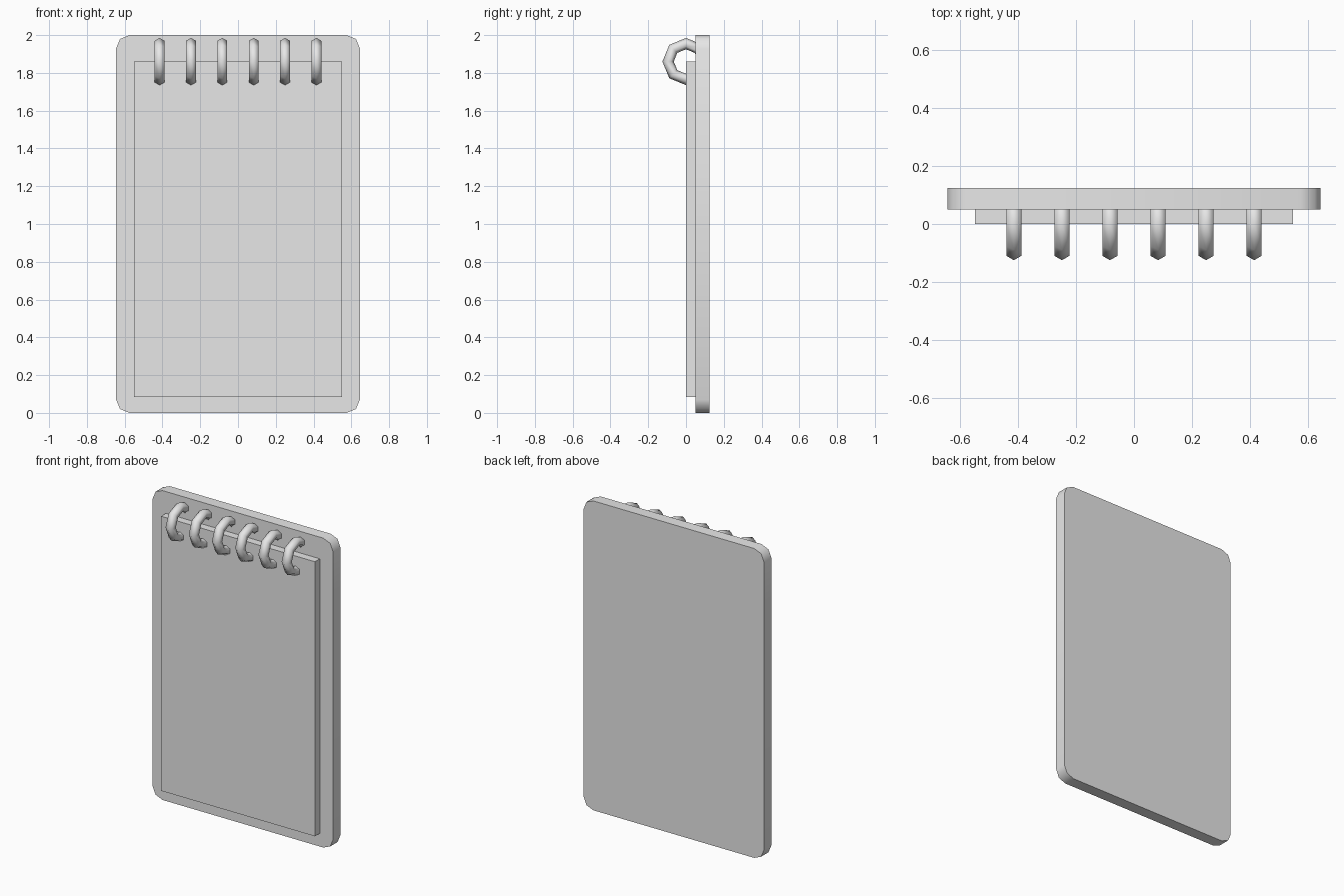
import bpy, bmesh, math

cube = bpy.data.objects.get("Cube")
if cube:
    bpy.data.objects.remove(cube, do_unlink=True)

GREY = (0.8, 0.8, 0.8, 1.0)
mat = bpy.data.materials.new("plain grey")
mat.use_nodes = True
mat.diffuse_color = GREY
mat.node_tree.nodes["Principled BSDF"].inputs["Base Color"].default_value = GREY


def box(name, low, high, corner=0.0):
    """Box between two corners, with optional rounding of its front-to-back edges."""
    size = [b - a for a, b in zip(low, high)]
    mid = [(a + b) / 2 for a, b in zip(low, high)]
    mesh = bpy.data.meshes.new(name)
    bm = bmesh.new()
    bmesh.ops.create_cube(bm, size=1)
    bmesh.ops.scale(bm, vec=size, verts=bm.verts)
    bmesh.ops.translate(bm, vec=mid, verts=bm.verts)
    if corner:
        edges = [e for e in bm.edges
                 if abs(e.verts[0].co.y - e.verts[1].co.y) > 0.01]
        bmesh.ops.bevel(bm, geom=edges, offset=corner, segments=2,
                        profile=0.5, affect='EDGES')
    bm.to_mesh(mesh)
    bm.free()
    mesh.materials.append(mat)
    obj = bpy.data.objects.new(name, mesh)
    bpy.context.collection.objects.link(obj)
    return obj


# Backing board with rounded corners
board = box("backing_board", (-0.645, 0.05, 0), (0.645, 0.125, 2), corner=0.07)
bpy.ops.object.select_all(action='DESELECT')
board.select_set(True)
bpy.context.view_layer.objects.active = board
bpy.ops.object.shade_smooth_by_angle(angle=math.radians(50))

# Paper block on the front of the board
box("paper_block", (-0.55, 0, 0.085), (0.55, 0.05, 1.86))

# Row of binding rings through the top of the paper
RINGS, SPACING = 6, 0.166
for i in range(RINGS):
    x = (i - (RINGS - 1) / 2) * SPACING
    bpy.ops.mesh.primitive_torus_add(
        major_segments=8, minor_segments=6, major_radius=0.095,
        minor_radius=0.03, location=(x, 0, 1.86),
        rotation=(0, math.pi / 2, 0))
    ring = bpy.context.object
    ring.name = f"binding_ring_{i + 1}"
    ring.data.materials.append(mat)
    bpy.ops.object.shade_smooth()
